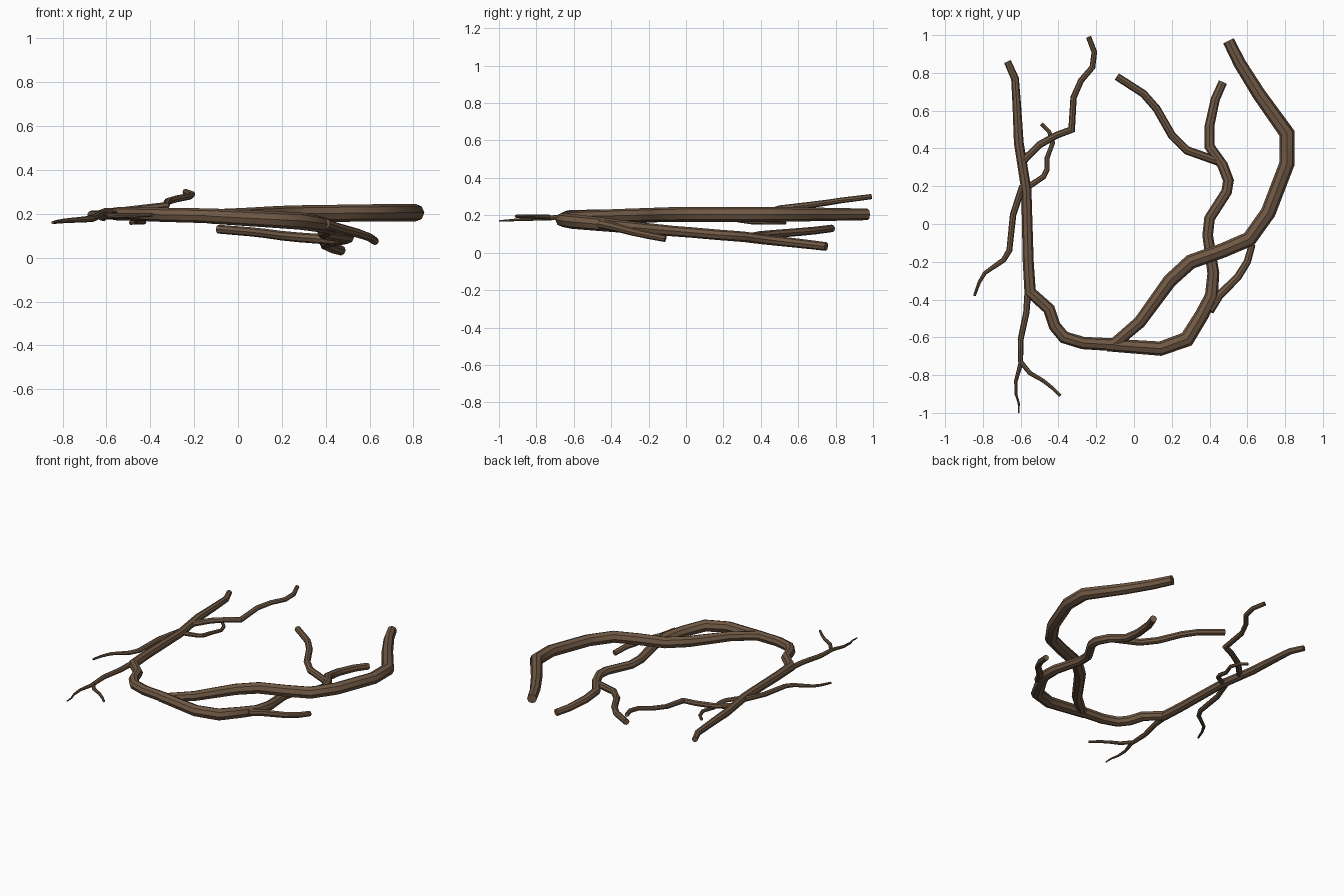
import bpy
import bmesh
import math
from mathutils import Vector

SIDES = 8

default_cube = bpy.data.objects.get("Cube")
if default_cube:
    bpy.data.objects.remove(default_cube, do_unlink=True)

# Single bark colour
bark = bpy.data.materials.new("brown_bark")
bark.use_nodes = True
bark_colour = (0.16, 0.098, 0.058, 1)
bark.diffuse_color = bark_colour
bark.node_tree.nodes["Principled BSDF"].inputs["Base Color"].default_value = bark_colour


def sample(values, fraction):
    """Linear interpolation through evenly spaced values."""
    position = fraction * (len(values) - 1)
    index = min(int(position), len(values) - 2)
    blend = position - index
    return values[index] * (1 - blend) + values[index + 1] * blend


def branch(name, path, heights, radii):
    """Sweep a tapering faceted tube along a plan path, with mitred bends."""
    plan = [Vector(point) for point in path]
    travelled = [0]
    for start, end in zip(plan, plan[1:]):
        travelled.append(travelled[-1] + (end - start).length)
    fractions = [distance / travelled[-1] for distance in travelled]
    centres = [Vector((p.x, p.y, sample(heights, f))) for p, f in zip(plan, fractions)]
    steps = [(end - start).normalized() for start, end in zip(centres, centres[1:])]

    bm = bmesh.new()
    rings = []
    for index, centre in enumerate(centres):
        before = steps[max(index - 1, 0)]
        after = steps[min(index, len(steps) - 1)]
        tangent = (before + after).normalized()
        side = tangent.cross(Vector((0, 0, 1))).normalized()
        up = side.cross(tangent)
        mitre = min(1 / max(tangent.dot(after), 0.1), 1.3)
        radius = sample(radii, fractions[index])
        ring = []
        for step in range(SIDES):
            angle = math.tau * step / SIDES
            offset = side * math.cos(angle) * mitre + up * math.sin(angle)
            ring.append(bm.verts.new(centre + offset * radius))
        rings.append(ring)

    for lower, upper in zip(rings, rings[1:]):
        for step in range(SIDES):
            following = (step + 1) % SIDES
            bm.faces.new((lower[step], lower[following], upper[following], upper[step]))
    bm.faces.new(rings[0])
    bm.faces.new(rings[-1])
    bmesh.ops.recalc_face_normals(bm, faces=bm.faces)

    mesh = bpy.data.meshes.new(name)
    bm.to_mesh(mesh)
    bm.free()
    mesh.materials.append(bark)
    obj = bpy.data.objects.new(name, mesh)
    bpy.context.collection.objects.link(obj)

    # Blend the bends, keep the lengthwise ridges crisp
    bpy.ops.object.select_all(action="DESELECT")
    obj.select_set(True)
    bpy.context.view_layer.objects.active = obj
    bpy.ops.object.shade_smooth_by_angle(angle=math.radians(40))


# Thick limb sweeping around the left side to the back
branch("main_limb",
       [(-.14, -.64), (-.1, -.63), (.03, -.52), (.19, -.3), (.3, -.2), (.47, -.14),
        (.61, -.08), (.71, .06), (.81, .32), (.81, .48), (.66, .69), (.56, .85), (.5, .97)],
       [.19, .2, .205, .205, .205], [.03, .038, .04, .04, .031])

# Limb that dips under the main limb
branch("lower_limb",
       [(-.14, -.64), (.14, -.66), (.28, -.61), (.36, -.48), (.41, -.38), (.42, -.26),
        (.39, -.06), (.4, .03), (.49, .17), (.5, .23), (.47, .31), (.4, .41),
        (.4, .52), (.43, .66), (.47, .75)],
       [.19, .165, .12, .085, .033], [.034, .04, .028, .028, .023])

branch("lower_limb_back_fork",
       [(.45, .33), (.28, .39), (.2, .47), (.12, .61), (.05, .69), (-.09, .78)],
       [.08, .13], [.023, .02])

branch("lower_limb_side_fork",
       [(.4, -.46), (.45, -.38), (.55, -.28), (.6, -.2), (.625, -.11)],
       [.155, .075], [.024, .018])

# Long limb along the right side
branch("right_limb",
       [(-.09, -.64), (-.27, -.63), (-.37, -.6), (-.42, -.54), (-.45, -.45), (-.55, -.36),
        (-.56, -.2), (-.57, .18), (-.61, .43), (-.62, .62), (-.63, .77), (-.67, .86)],
       [.19, .2, .2, .2, .195], [.034, .031, .028, .026, .019])

# Side twigs growing from the right limb
branch("back_twig",
       [(-.6, .32), (-.5, .42), (-.41, .47), (-.33, .5), (-.32, .67), (-.28, .76),
        (-.22, .83), (-.21, .91), (-.24, .99)],
       [.2, .23, .265, .3], [.02, .014])

branch("inner_twig",
       [(-.57, .19), (-.48, .25), (-.46, .29), (-.46, .35), (-.43, .43), (-.45, .49), (-.49, .53)],
       [.2, .165, .16], [.016, .01])

branch("outer_twig",
       [(-.59, .2), (-.64, .05), (-.66, -.14), (-.69, -.19), (-.79, -.26), (-.82, -.31), (-.845, -.38)],
       [.2, .18, .16], [.018, .016, .007])

branch("front_twig",
       [(-.56, -.33), (-.57, -.47), (-.6, -.61), (-.6, -.74), (-.625, -.83), (-.625, -.9),
        (-.61, -.95), (-.61, -1)],
       [.2, .19, .17], [.018, .015, .004])

branch("front_twig_fork",
       [(-.6, -.73), (-.55, -.79), (-.48, -.83), (-.43, -.87), (-.39, -.91)],
       [.19, .195], [.013, .008])
